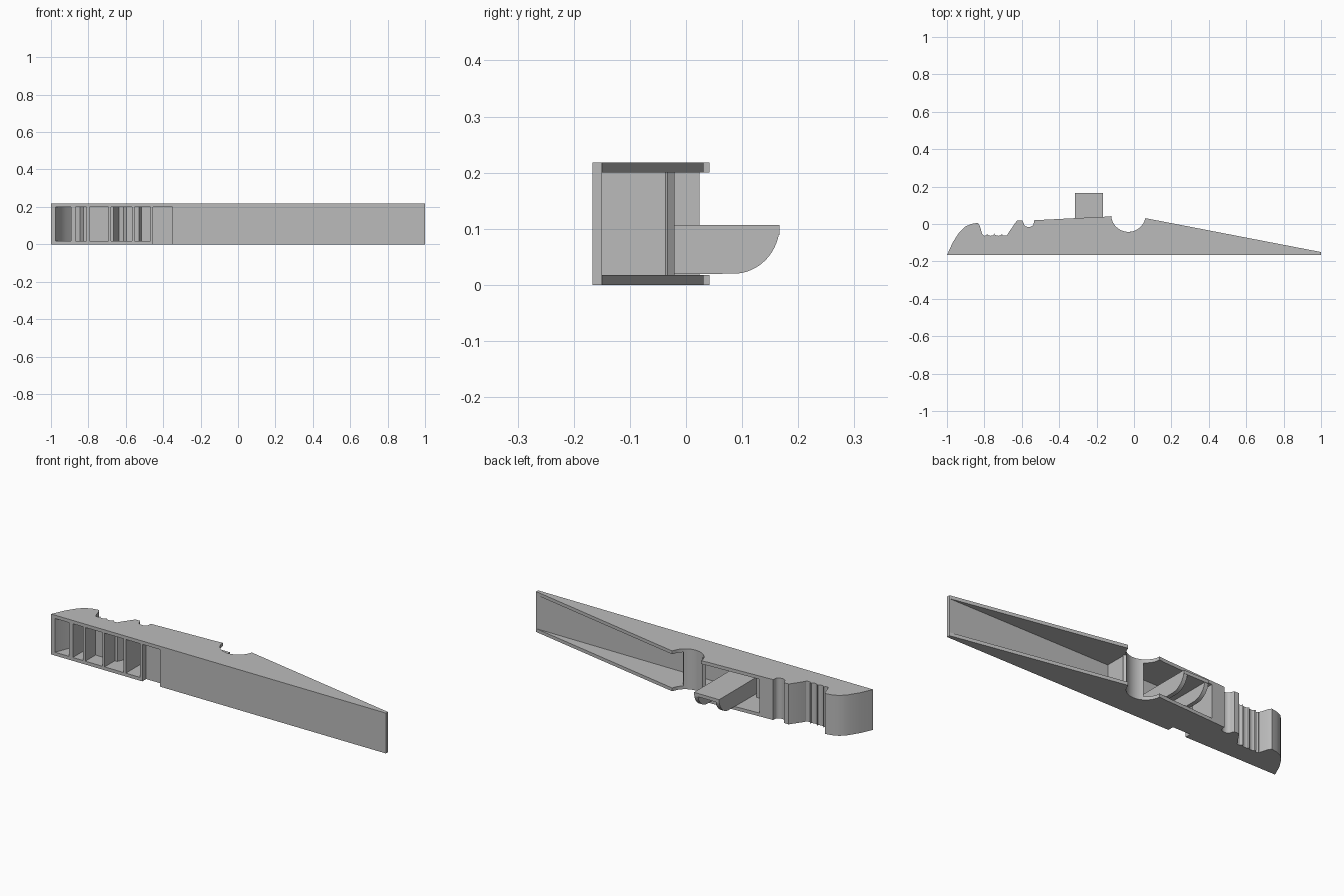
import bpy, bmesh, math
from mathutils import Vector

cube = bpy.data.objects.get("Cube")
if cube:
    bpy.data.objects.remove(cube, do_unlink=True)

grey = bpy.data.materials.new("plain grey")
grey.use_nodes = True
tone = (0.5, 0.5, 0.5, 1)
grey.diffuse_color = tone
grey.node_tree.nodes["Principled BSDF"].inputs["Base Color"].default_value = tone

HEIGHT, SKIN, FRONT = 0.218, 0.018, -0.167
LOW, HIGH = SKIN / 2, HEIGHT - SKIN / 2      # walls sink halfway into the side plates


def prism(name, outline, start, end, axis="z"):
    """Extrude an outline along z (outline in x, y) or along x (outline in y, z)."""
    place = (lambda a, b, c: (a, b, c)) if axis == "z" else (lambda a, b, c: (c, a, b))
    bm = bmesh.new()
    face = bm.faces.new([bm.verts.new(place(a, b, start)) for a, b in outline])
    moved = bmesh.ops.extrude_face_region(bm, geom=[face])["geom"]
    shift = Vector(place(0, 0, end - start))
    bmesh.ops.translate(bm, vec=shift, verts=[v for v in moved if isinstance(v, bmesh.types.BMVert)])
    bmesh.ops.recalc_face_normals(bm, faces=bm.faces)
    mesh = bpy.data.meshes.new(name)
    bm.to_mesh(mesh)
    bm.free()
    mesh.materials.append(grey)
    obj = bpy.data.objects.new(name, mesh)
    bpy.context.collection.objects.link(obj)
    bpy.ops.object.select_all(action="DESELECT")
    obj.select_set(True)
    bpy.context.view_layer.objects.active = obj
    bpy.ops.object.shade_smooth_by_angle(angle=math.radians(25))
    return obj


def wall(name, x0, x1, y0, y1, z0=LOW, z1=HIGH):
    return prism(name, [(x0, y0), (x1, y0), (x1, y1), (x0, y1)], z0, z1)


def arc(cx, cy, rx, ry, a0, a1, steps):
    angles = [math.radians(a0 + (a1 - a0) * i / steps) for i in range(steps + 1)]
    return [(cx + rx * math.cos(a), cy + ry * math.sin(a)) for a in angles]


# Gripping edge: rounded tip, scalloped hollow, small groove
tip = [(-1, FRONT), (-0.97, -0.1), (-0.935, -0.045), (-0.905, -0.015), (-0.87, 0), (-0.835, 0.006),
       (-0.825, -0.01), (-0.81, -0.058)]
scallops = []
stops = [-0.81, -0.786, -0.747, -0.706, -0.674]
for a, b in zip(stops, stops[1:]):
    scallops += arc((a + b) / 2, -0.051, (b - a) / 2, 0.012, 180, 360, 6)[1:]
groove = [(-0.626, 0.018), (-0.597, 0.018)] + arc(-0.563, 0.004, 0.027, 0.02, 180, 360, 10) + [(-0.534, 0.02)]
grip = tip + scallops + groove + [(-0.455, 0.024)]

# Side plates share the whole outline; the lower one has a notch in its front edge
pocket = arc(-0.03, 0.05, 0.092, 0.092, 195, 345, 24)
back = grip + [(-0.3, 0.032), (-0.165, 0.038), (-0.12, 0.042)] + pocket + [(0.062, 0.031), (1, -0.15)]
NOTCH = FRONT + 0.033
prism("upper_side_plate", back + [(1, FRONT)], HEIGHT - SKIN, HEIGHT)
prism("lower_side_plate", back + [(1, FRONT), (-0.35, FRONT), (-0.35, NOTCH), (-0.455, NOTCH),
                                  (-0.455, FRONT)], 0, SKIN)

# Thin shell that follows the gripping edge
inner = [(-0.455, 0.004), (-0.515, 0.002), (-0.53, -0.03), (-0.595, -0.03), (-0.612, -0.004),
         (-0.635, -0.008), (-0.665, -0.08), (-0.825, -0.08), (-0.845, -0.018), (-0.88, -0.022),
         (-0.92, -0.058), (-0.95, -0.1), (-0.976, FRONT)]
prism("grip_shell", grip + inner, LOW, HIGH)

# Ribs between the open cells of the grip
for i, (x0, x1, top) in enumerate([(-0.893, -0.87, -0.015), (-0.81, -0.795, -0.07), (-0.693, -0.68, -0.07),
                                   (-0.567, -0.553, -0.025), (-0.468, -0.455, 0.015)]):
    wall(f"grip_rib_{i + 1}", x0, x1, FRONT, top)

# Front wall with its recessed panel
wall("front_wall", -0.35, 1, FRONT, FRONT + 0.017)
wall("recessed_panel", -0.46, -0.34, NOTCH, NOTCH + 0.017, 0.002)

# Curved spring seat with a rib behind it
seat = arc(-0.03, 0.05, 0.092, 0.092, 236, 310, 16)
seat_back = arc(-0.03, 0.05, 0.108, 0.108, 310, 236, 16)
prism("spring_seat", seat + seat_back, LOW, HIGH)
wall("spring_seat_rib", 0.018, 0.034, FRONT + 0.01, -0.028)

# Projecting tongue: flat top carried by two round-ended ribs
DECK = 0.107
wall("tongue_top", -0.315, -0.165, -0.155, 0.167, DECK - 0.018, DECK)
side = [(-0.155, SKIN), (-0.155, DECK)] + arc(0.085, DECK, 0.082, DECK - 0.02, 0, -90, 16)
for name, x in (("tongue_rib_left", -0.187), ("tongue_rib_right", -0.315)):
    prism(name, side, x, x + 0.022, "x")
